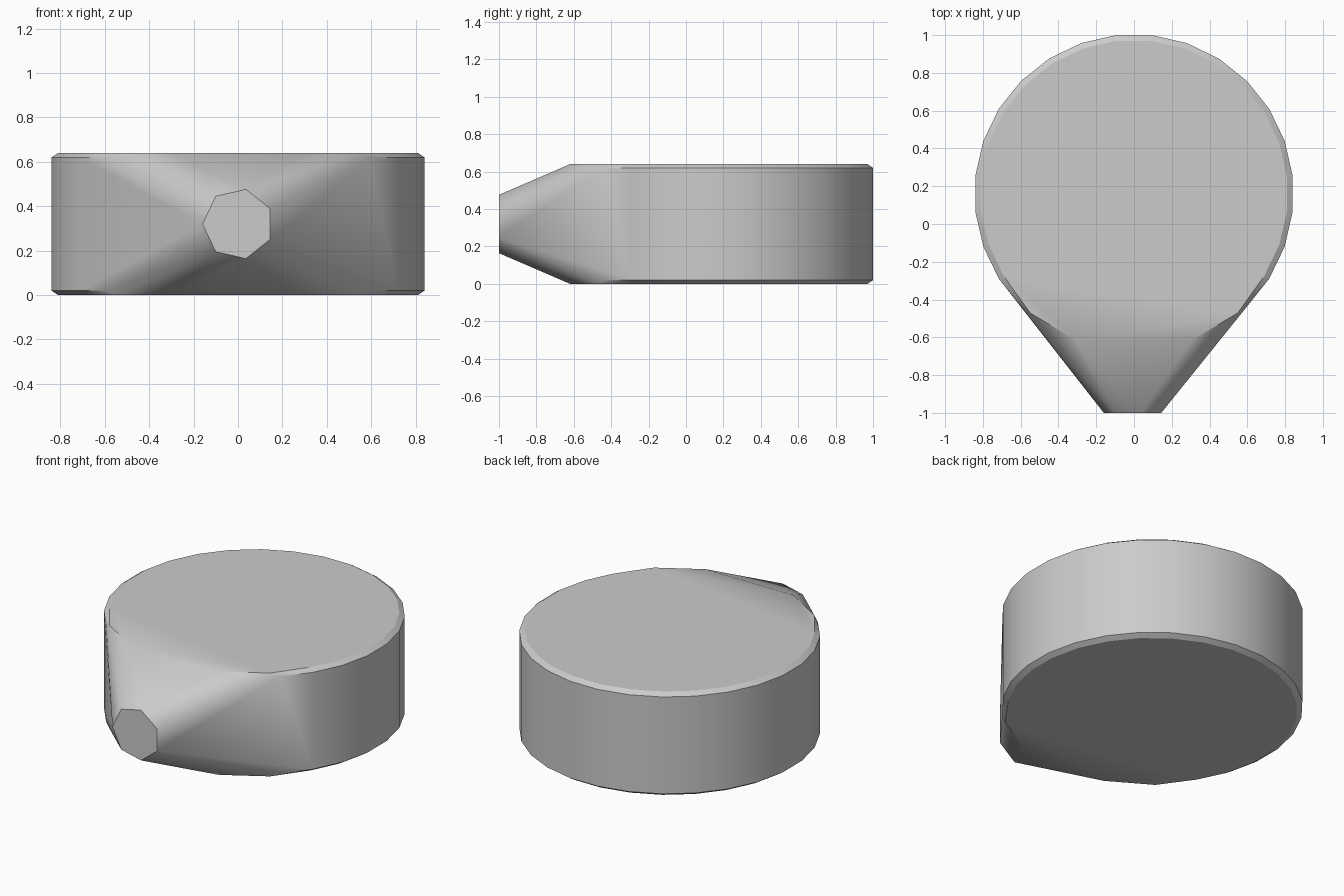
import bpy, bmesh
from math import cos, sin, pi

cube = bpy.data.objects.get("Cube")
if cube:
    bpy.data.objects.remove(cube, do_unlink=True)

HEIGHT, CENTRE_Y, RADIUS = 0.64, 0.16, 0.84
SIDES, CHAMFER = 28, 0.02


def ring(radius, z):
    """Points of the round body, with flats on the axes."""
    r = radius / cos(pi / SIDES)
    angles = [2 * pi * (i + 0.5) / SIDES for i in range(SIDES)]
    return [(r * cos(a), CENTRE_Y + r * sin(a), z) for a in angles]


def level(z_cap, z_rim):
    """One chamfered edge of the body, open at the front for the taper."""
    rim = [p for p in ring(RADIUS, z_rim) if p[1] > -0.45]
    cap = [p for p in ring(RADIUS - 0.03, z_cap) if p[1] > -0.5]
    shoulder = [(s * x, y, z_cap) for s in (-1, 1)
                for x, y in ((0.3, -0.62), (0.55, -0.47))]
    return rim + cap + shoulder


# Round body
points = level(0, CHAMFER) + level(HEIGHT, HEIGHT - CHAMFER)

# Seven-sided nose face at the front
for i in range(7):
    a = pi + 2 * pi * i / 7
    points.append((0.16 * cos(a), -1, HEIGHT / 2 + 0.16 * sin(a)))

# Taut shell around body and nose
bm = bmesh.new()
for p in points:
    bm.verts.new(p)
result = bmesh.ops.convex_hull(bm, input=bm.verts)
loose = {g for g in result["geom_interior"] + result["geom_unused"]
         if isinstance(g, bmesh.types.BMVert)}
bmesh.ops.delete(bm, geom=list(loose), context="VERTS")
bmesh.ops.dissolve_limit(bm, angle_limit=0.01, verts=bm.verts, edges=bm.edges)
bmesh.ops.recalc_face_normals(bm, faces=bm.faces)
mesh = bpy.data.meshes.new("tapered_body")
bm.to_mesh(mesh)
bm.free()

body = bpy.data.objects.new("tapered_body", mesh)
bpy.context.collection.objects.link(body)

# Plain grey
grey = bpy.data.materials.new("plain_grey")
grey.use_nodes = True
colour = (0.6, 0.6, 0.6, 1)
grey.diffuse_color = colour
grey.node_tree.nodes["Principled BSDF"].inputs["Base Color"].default_value = colour
mesh.materials.append(grey)

bpy.context.view_layer.objects.active = body
body.select_set(True)
bpy.ops.object.shade_smooth_by_angle(angle=pi / 6)
